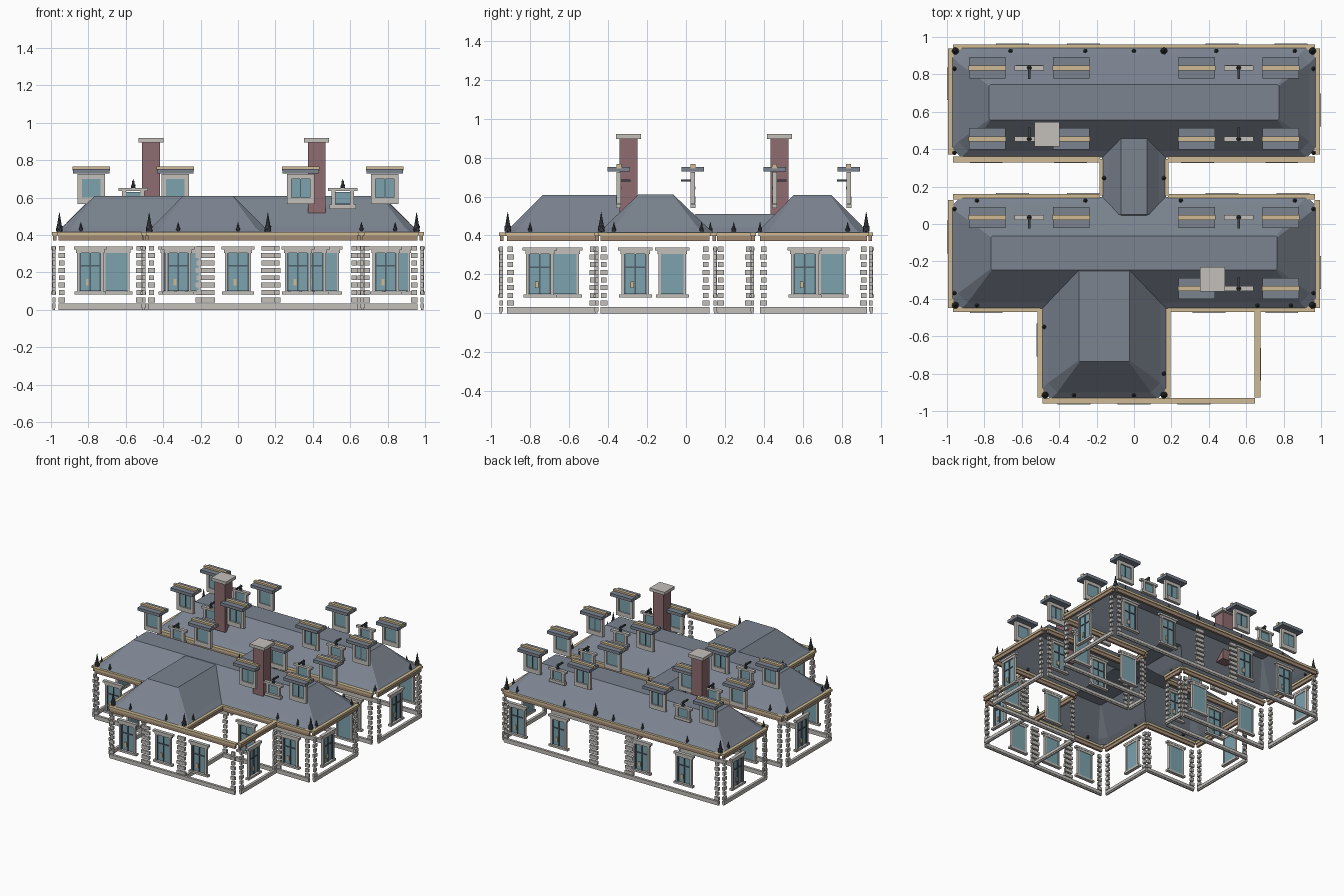
import bpy, bmesh
from mathutils import Vector, Matrix

if "Cube" in bpy.data.objects:
    bpy.data.objects.remove(bpy.data.objects["Cube"])

PARTS = {}
COL = {"stone": (.55, .53, .50), "glass": (.20, .36, .42), "dark": (.08, .12, .15), "gold": (.62, .50, .30),
       "brown": (.36, .25, .17), "slate": (.20, .23, .28), "brick": (.28, .15, .16), "iron": (.05, .06, .07)}
MATS = {}
for k, c in COL.items():
    MATS[k] = bpy.data.materials.new(k)
    MATS[k].diffuse_color = (*c, 1)


def part(name, mat):
    if name not in PARTS:
        PARTS[name] = (bmesh.new(), mat)
    return PARTS[name][0]


class Frame:
    """Local frame: u along the wall, n outward, z up."""
    def __init__(self, p, u):
        self.p, self.u = Vector((*p, 0)), Vector((*u, 0)).normalized()
        self.n = Vector((self.u.y, -self.u.x, 0))

    def box(self, name, mat, u0, u1, n0, n1, z0, z1):
        c = self.p + self.u * (u0 + u1) / 2 + self.n * (n0 + n1) / 2
        m = Matrix((self.u, self.n, Vector((0, 0, 1)))).transposed().to_4x4()
        m.translation = c + Vector((0, 0, (z0 + z1) / 2))
        m = m @ Matrix.Diagonal((abs(u1 - u0), abs(n1 - n0), z1 - z0, 1))
        bm = part(name, mat)
        vs = bmesh.ops.create_cube(bm, size=1, matrix=m)["verts"]
        bmesh.ops.recalc_face_normals(bm, faces=list({f for v in vs for f in v.link_faces}))


def spike(x, y, z, r, h):
    bm = part("finials", "iron")
    bmesh.ops.create_cone(bm, cap_ends=True, segments=8, radius1=r, radius2=0.001, depth=h,
                          matrix=Matrix.Translation((x, y, z + h / 2)))
    bmesh.ops.create_icosphere(bm, subdivisions=1, radius=r * 1.15,
                               matrix=Matrix.Translation((x, y, z + r)))


def window(f, t):
    b = f.box
    b("window_glass", "glass", t - .058, t + .058, -.006, -.001, .10, .305)
    for s in (-1, 1):
        b("window_surrounds", "stone", t + s * .058, t + s * .070, -.010, .010, .095, .31)
        b("window_bars", "dark", t + s * .050, t + s * .058, -.002, .005, .10, .305)
    b("window_surrounds", "stone", t - .075, t + .075, -.010, .010, .305, .322)
    b("window_surrounds", "stone", t - .088, t + .088, -.012, .015, .322, .338)
    b("window_surrounds", "stone", t - .085, t + .085, -.012, .015, .082, .098)
    b("window_bars", "dark", t - .004, t + .004, -.002, .005, .10, .305)
    b("window_bars", "dark", t - .055, t + .055, -.002, .005, .233, .241)
    b("window_latches", "gold", t - .024, t - .008, 0, .007, .13, .165)


def quoin(f, a, b):
    # stacked corner blocks of alternating width
    for i in range(8):
        w = .004 * (i % 2)
        z = .04 + i * .0395
        f.box("quoins", "stone", a + w, b - w, -.010, .007, z, z + .026)


def wall(p0, p1, wins=(), mids=(), q=True):
    p0, p1 = Vector(p0), Vector(p1)
    d = p1 - p0
    L = d.length
    f = Frame(p0, d)
    pos = lambda w: abs(w - (p0.x if abs(d.x) > abs(d.y) else p0.y))
    f.box("plinth", "stone", 0, L, -.010, .010, .01, .034)
    f.box("plinth", "stone", 0, L, -.006, .006, 0, .01)
    f.box("frieze", "brown", 0, L, -.014, .004, .372, .398)
    f.box("cornice", "gold", -.008, L + .008, -.020, .010, .398, .416)
    if q:
        quoin(f, 0, .036)
        quoin(f, L - .036, L)
    for m in mids:
        quoin(f, pos(m) - .038, pos(m) + .038)
    for w in wins:
        window(f, pos(w))


# wall trims around the plan
wall((-.48, -.95), (.64, -.95), (-.32, 0, .32), (-.16, .16))
wall((.665, -.92), (.665, -.46), (-.75,))
wall((.19, -.46), (.67, -.46), (.40,))
wall((.67, -.46), (.96, -.46), (.79,))
wall((.985, -.44), (.985, .12), (-.26,))
wall((.96, .15), (.19, .15), (.85, .47))
wall((.175, .16), (.175, .34))
wall((.19, .34), (.96, .34), (.34, .79))
wall((.985, .38), (.985, .93), (.61,))
wall((.96, .95), (-.96, .95), (.84, .47, -.27, -.65), (-.16, .16))
wall((-.985, .93), (-.985, .38), (.75,))
wall((-.96, .34), (-.19, .34), (-.79, -.34))
wall((-.175, .34), (-.175, .16))
wall((-.19, .15), (-.96, .15), (-.27, -.65))
wall((-.985, .12), (-.985, -.44), (-.07,))
wall((-.96, -.46), (-.51, -.46), (-.79,))
wall((-.505, -.46), (-.505, -.92), (-.62,))
wall((.185, -.92), (.185, -.46), q=False)


# roofs: stacked chamfered rings, merged, open underneath
def roof(x0, x1, y0, y1, top, inset):
    bm = bmesh.new()
    rings = []
    for o, z, c in ((0, .412, .05), (.035, .442, .05), (inset, top, .006)):
        a, b, e, g = x0 + o, x1 - o, y0 + o, y1 - o
        pts = [(a + c, e), (b - c, e), (b, e + c), (b, g - c), (b - c, g), (a + c, g), (a, g - c), (a, e + c)]
        rings.append([bm.verts.new((x, y, z)) for x, y in pts])
    bm.faces.new(rings[0][::-1])
    bm.faces.new(rings[-1])
    for r, s in zip(rings, rings[1:]):
        for i in range(8):
            j = (i + 1) % 8
            bm.faces.new((r[i], r[j], s[j], s[i]))
    me = bpy.data.meshes.new("roof")
    bm.to_mesh(me)
    ob = bpy.data.objects.new("roof", me)
    bpy.context.collection.objects.link(ob)
    return ob


main = roof(-.975, .975, -.455, .145, .61, .21)
others = [roof(-.974, .974, .355, .945, .609, .20), roof(-.495, .176, -.935, -.05, .608, .20),
          roof(-.17, .17, -.05, .60, .51, .10)]
for o in others:
    m = main.modifiers.new("merge", "BOOLEAN")
    m.operation, m.solver, m.object = "UNION", "EXACT", o
bm = bmesh.new()
bm.from_object(main, bpy.context.evaluated_depsgraph_get())
bmesh.ops.delete(bm, geom=[f for f in bm.faces if f.normal.z < -.9], context="FACES")
for o in others + [main]:
    bpy.data.objects.remove(o)
PARTS["slate_roof"] = (bm, "slate")

# finials: tall at corners, short along the eaves
for x, y in [(sx * .955, y) for sx in (-1, 1) for y in (-.435, .925)] + [(-.475, -.915), (.16, -.915), (.16, .925)]:
    spike(x, y, .42, .018, .10)
for x, y in [(-.66, .925), (-.26, .925), (0, .925), (.44, .925), (.86, .925), (-.26, .125), (.25, .125),
             (-.84, .125), (.86, .125), (-.84, -.435), (.84, -.435), (.66, -.435), (-.32, -.915), (0, -.915),
             (-.48, -.55), (.16, -.80), (-.16, .245), (.16, .245)] + \
            [(s * .96, y) for s in (-1, 1) for y in (.83, .38, .08, -.37)]:
    spike(x, y, .42, .011, .05)


# dormers with slate hoods
def dormer(x, y, s):
    f = Frame((x, y), (s, 0))
    b = f.box
    b("dormer_glass", "glass", -.05, .05, -.004, .002, .60, .71)
    for k in (-1, 1):
        b("dormer_frames", "stone", k * .05, k * .073, -.012, .012, .565, .725)
    b("dormer_frames", "stone", -.05, .05, -.012, .012, .70, .725)
    b("dormer_frames", "stone", -.05, .05, -.012, .014, .565, .60)
    b("dormer_bars", "dark", -.003, .003, .001, .006, .60, .70)
    b("dormer_hoods", "slate", -.098, .098, -.057, .057, .728, .752)
    b("dormer_ridges", "gold", -.10, .10, -.013, .013, .745, .766)


# small roof lights with a cap, spike and arm
def rooflight(x, y, s):
    f = Frame((x, y), (s, 0))
    b = f.box
    b("rooflight_glass", "glass", -.04, .04, -.003, .002, .565, .63)
    for k in (-1, 1):
        b("rooflight_frames", "stone", k * .04, k * .06, -.011, .011, .545, .64)
    b("rooflight_frames", "stone", -.07, .07, -.011, .014, .54, .562)
    b("rooflight_frames", "stone", -.08, .08, -.013, .013, .635, .652)
    b("rooflight_arms", "iron", -.006, .006, -.06, .012, .676, .688)
    spike(x, y, .65, .012, .05)


for y, s, xs, rs in ((.835, -1, (-.785, -.335, .335, .785), (-.56, .56)), (.455, 1, (-.785, -.335, .335, .785), (-.56, .56)),
                     (.035, -1, (-.785, -.335, .335, .785), (-.56, .56)), (-.345, 1, (.335, .785), (.56,))):
    for x in xs:
        dormer(x, y, s)
    for x in rs:
        rooflight(x, y, s)

# chimneys
for x, y in ((-.465, .48), (.42, -.295)):
    f = Frame((x, y), (1, 0))
    f.box("chimney_stacks", "brick", -.047, .047, -.047, .047, .50, .90)
    f.box("chimney_caps", "stone", -.067, .067, -.065, .065, .896, .92)

for name, (bm, mat) in PARTS.items():
    me = bpy.data.meshes.new(name)
    bm.to_mesh(me)
    bm.free()
    me.materials.clear()
    me.materials.append(MATS[mat])
    for p in me.polygons:
        p.material_index = 0
    bpy.context.collection.objects.link(bpy.data.objects.new(name, me))

for m in bpy.data.materials:
    if m.users and not m.is_grease_pencil:
        m.use_nodes = True
        m.node_tree.nodes["Principled BSDF"].inputs["Base Color"].default_value = m.diffuse_color
